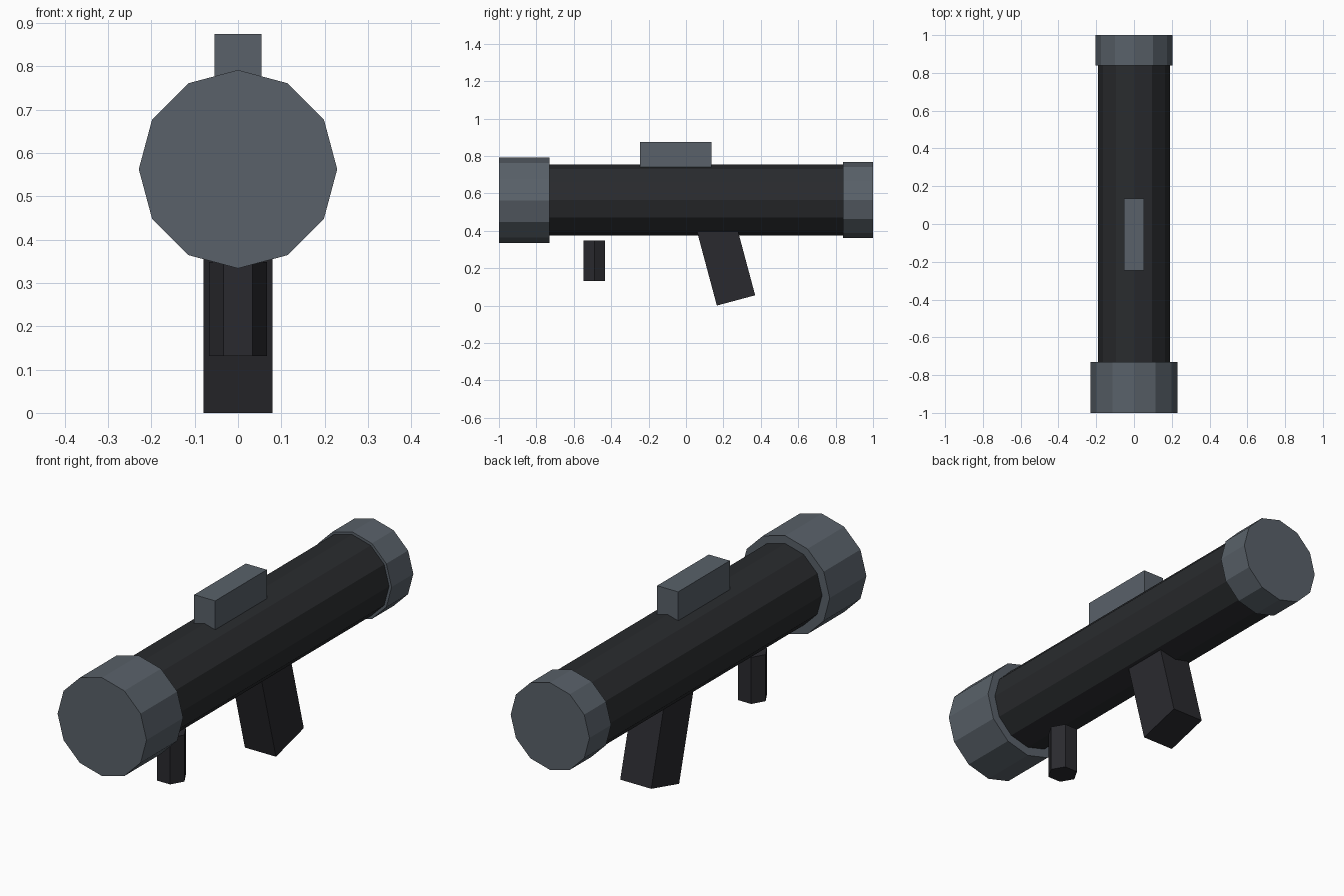
import bpy
import math
from mathutils import Vector

if "Cube" in bpy.data.objects:
    bpy.data.objects.remove(bpy.data.objects["Cube"])


def material(name, rgb):
    m = bpy.data.materials.new(name)
    m.diffuse_color = (*rgb, 1)
    m.use_nodes = True
    m.node_tree.nodes["Principled BSDF"].inputs["Base Color"].default_value = m.diffuse_color
    return m


STEEL = material("grey_steel", (0.10, 0.12, 0.142))
BLACK = material("black_metal", (0.022, 0.024, 0.027))
RUBBER = material("grip_rubber", (0.023, 0.023, 0.028))


def finish(name, mat):
    o = bpy.context.object
    o.name = name
    o.data.materials.append(mat)
    return o


def barrel(name, radius, y0, y1, z, mat):
    # twelve-sided cylinder lying along y
    bpy.ops.mesh.primitive_cylinder_add(
        vertices=12, radius=radius, depth=y1 - y0,
        location=(0, (y0 + y1) / 2, z), rotation=(math.pi / 2, 0, 0))
    return finish(name, mat)


def box(name, size, loc, mat, tilt=0):
    bpy.ops.mesh.primitive_cube_add(size=1, location=loc, rotation=(tilt, 0, 0))
    bpy.context.object.scale = size
    return finish(name, mat)


# Tube and its two end collars
barrel("main_tube", 0.19, -0.75, 0.86, 0.565, BLACK)
barrel("front_collar", 0.229, -1.0, -0.73, 0.5625, STEEL)
barrel("rear_collar", 0.203, 0.84, 1.0, 0.565, STEEL)

# Sight block on top
box("sight_block", (0.108, 0.38, 0.135), (0, -0.055, 0.8075), STEEL)

# Slanted rear grip, placed from its lowest corner
tilt = math.radians(15)
width, length = 0.212, 0.45
along = Vector((0, math.cos(tilt), math.sin(tilt)))
up = Vector((0, -math.sin(tilt), math.cos(tilt)))
centre = Vector((0, 0.165, 0)) + along * width / 2 + up * length / 2
box("rear_grip", (0.16, width, length), centre, RUBBER, tilt)

# Hexagonal front grip, corners pointing sideways
bpy.ops.mesh.primitive_cylinder_add(
    vertices=6, radius=0.067, depth=0.217,
    location=(0, -0.49, 0.2395), rotation=(0, 0, math.pi / 2))
finish("front_grip", RUBBER)
